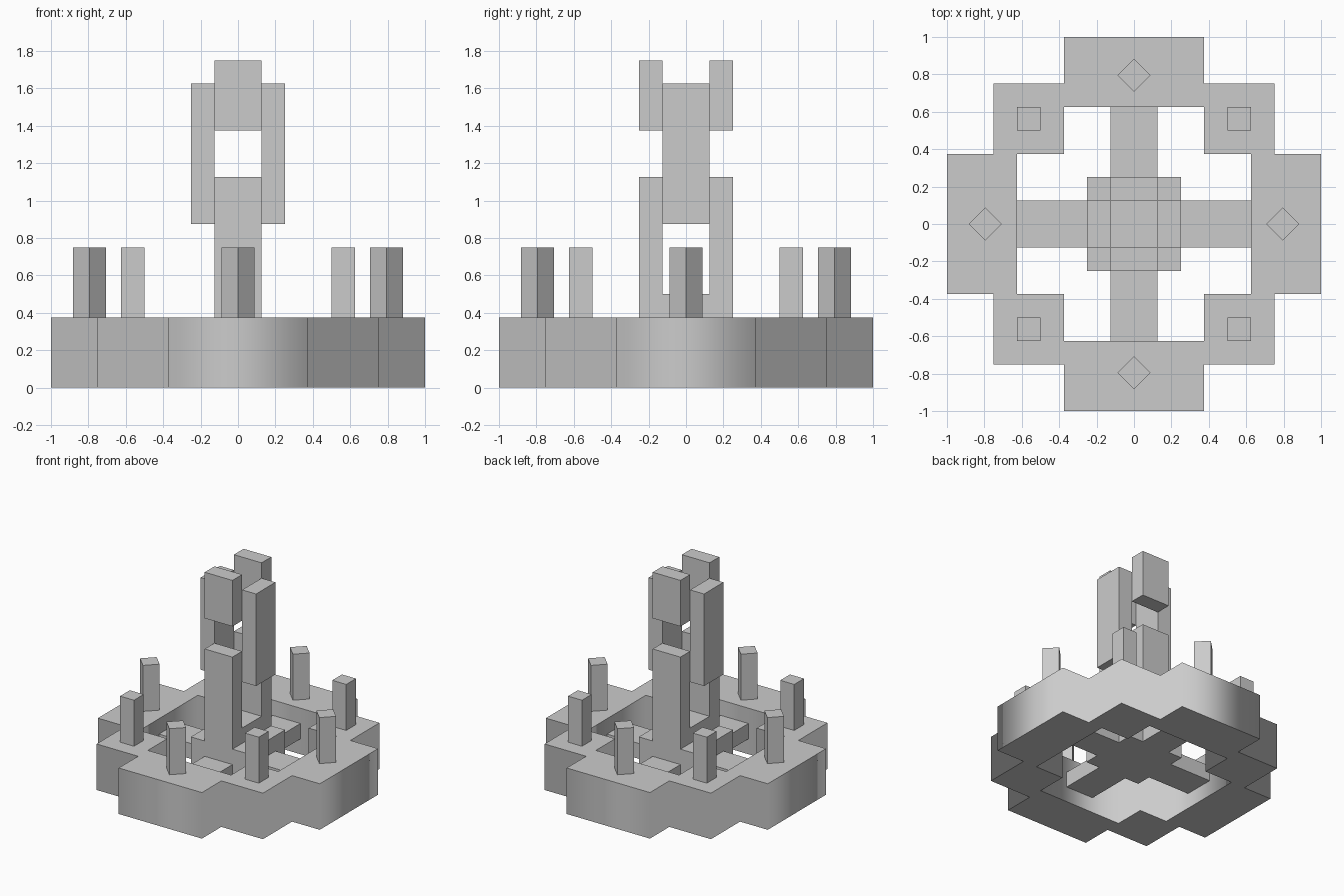
import bpy
import math
from mathutils import Matrix

cube = bpy.data.objects.get("Cube")
if cube:
    bpy.data.objects.remove(cube, do_unlink=True)

stone = bpy.data.materials.new("light grey stone")
stone.use_nodes = True
GREY = (0.6, 0.6, 0.6, 1)
stone.diffuse_color = GREY
stone.node_tree.nodes["Principled BSDF"].inputs["Base Color"].default_value = GREY


def box(name, centre, size, z0, z1, turn=0):
    """Upright block given by plan centre, plan size and height range."""
    bpy.ops.mesh.primitive_cube_add(size=1)
    ob = bpy.context.object
    ob.name = name
    ob.data.transform(Matrix.Diagonal((size[0], size[1], z1 - z0, 1)))
    ob.location = (centre[0], centre[1], (z0 + z1) / 2)
    ob.rotation_euler.z = turn
    ob.data.materials.append(stone)
    return ob


def quarter_turns(points):
    """Repeat a quarter outline around the centre."""
    loop = []
    for _ in range(4):
        loop += points
        points = [(-y, x) for x, y in points]
    return loop


# Stepped ring: outer and inner outlines, filled and extruded
curve = bpy.data.curves.new("ring_outline", "CURVE")
curve.dimensions = "2D"
curve.fill_mode = "BOTH"
curve.extrude = 0.1875
outer = [(1, -0.375), (1, 0.375), (0.75, 0.375), (0.75, 0.75), (0.375, 0.75)]
inner = [(0.625, -0.375), (0.625, 0.375), (0.375, 0.375)]
for outline in (quarter_turns(outer), quarter_turns(inner)):
    spline = curve.splines.new("POLY")
    spline.points.add(len(outline) - 1)
    for p, (x, y) in zip(spline.points, outline):
        p.co = (x, y, 0, 1)
    spline.use_cyclic_u = True
helper = bpy.data.objects.new("ring_helper", curve)
bpy.context.collection.objects.link(helper)
bpy.context.view_layer.update()
mesh = bpy.data.meshes.new_from_object(
    helper.evaluated_get(bpy.context.evaluated_depsgraph_get()))
bpy.data.objects.remove(helper, do_unlink=True)
mesh.transform(Matrix.Translation((0, 0, 0.1875)))
mesh.materials.clear()
mesh.materials.append(stone)
ring = bpy.data.objects.new("stepped_ring", mesh)
bpy.context.collection.objects.link(ring)

# Central platform and the block between the columns
box("platform", (0, 0), (0.5, 0.5), 0.125, 0.375)
box("column_seat", (0, 0), (0.25, 0.25), 0.375, 0.5)

# Arms and posts, four of each around the ring
for i in range(4):
    a = i * math.pi / 2
    c, s = round(math.cos(a)), round(math.sin(a))
    box(f"arm_{i + 1}", (0.4375 * c, 0.4375 * s), (0.375, 0.25), 0.125, 0.25, a)
    box(f"turned_post_{i + 1}", (0.795 * c, 0.795 * s), (0.125, 0.125),
        0.375, 0.75, math.pi / 4)
    box(f"corner_post_{i + 1}", (0.5625 * (c - s), 0.5625 * (c + s)),
        (0.125, 0.125), 0.375, 0.75)

# Interlocking tower: columns, side slabs and caps in mirrored pairs
for side, front in ((1, "back"), (-1, "front")):
    box(f"{front}_column", (0, 0.1875 * side), (0.25, 0.125), 0.375, 1.125)
    box(f"{front}_cap", (0, 0.1875 * side), (0.25, 0.125), 1.375, 1.75)
    hand = "left" if side > 0 else "right"
    box(f"{hand}_slab", (0.1875 * side, 0), (0.125, 0.25), 0.875, 1.625)
